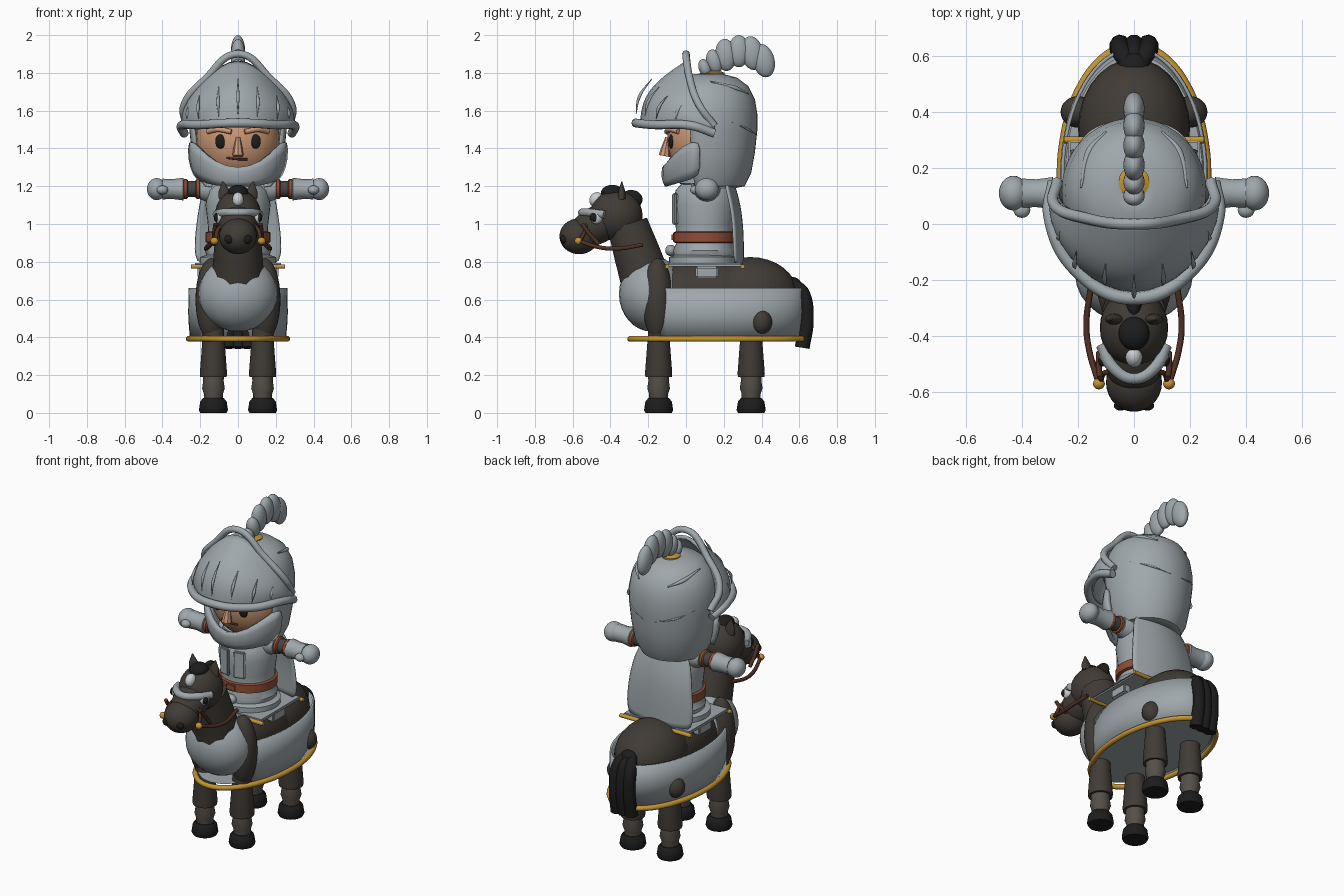
import bpy, bmesh, math
from mathutils import Vector

cube = bpy.data.objects.get("Cube")
if cube:
    bpy.data.objects.remove(cube, do_unlink=True)


def mat(name, r, g, b, rough=0.6):
    m = bpy.data.materials.new(name)
    m.use_nodes = True
    m.diffuse_color = (r, g, b, 1)
    node = m.node_tree.nodes["Principled BSDF"]
    node.inputs["Base Color"].default_value = (r, g, b, 1)
    node.inputs["Roughness"].default_value = rough
    return m


STEEL = mat("steel", .35, .39, .41)
COAT = mat("horse_coat", .052, .044, .037)
SHIN = mat("lower_leg_coat", .09, .078, .066)
BLACK = mat("black", .012, .012, .012)
SKIN = mat("skin", .62, .32, .18)
GOLD = mat("gold", .55, .3, .035)
LEATHER = mat("leather", .28, .075, .038)
REIN = mat("rein_leather", .08, .03, .018)
WHITE = mat("eye_white", .6, .62, .64)
MAIL = mat("dark_mail", .06, .06, .06)


def finish(name, bm, m, loc=(0, 0, 0), rot=(0, 0, 0), angle=40):
    bmesh.ops.recalc_face_normals(bm, faces=bm.faces)
    me = bpy.data.meshes.new(name)
    bm.to_mesh(me)
    bm.free()
    me.materials.append(m)
    ob = bpy.data.objects.new(name, me)
    ob.location = loc
    ob.rotation_euler = [math.radians(a) for a in rot]
    bpy.context.collection.objects.link(ob)
    bpy.ops.object.select_all(action='DESELECT')
    ob.select_set(True)
    bpy.context.view_layer.objects.active = ob
    bpy.ops.object.shade_smooth_by_angle(angle=math.radians(angle))
    return ob


def ball(name, loc, size, m, rot=(0, 0, 0)):
    bm = bmesh.new()
    bmesh.ops.create_uvsphere(bm, u_segments=28, v_segments=16, radius=1)
    bmesh.ops.scale(bm, vec=size, verts=bm.verts)
    return finish(name, bm, m, loc, rot)


def box(name, loc, size, m, rot=(0, 0, 0), bevel=.008):
    bm = bmesh.new()
    bmesh.ops.create_cube(bm, size=1)
    bmesh.ops.scale(bm, vec=size, verts=bm.verts)
    bmesh.ops.bevel(bm, geom=bm.edges[:], offset=bevel, segments=2, affect='EDGES')
    return finish(name, bm, m, loc, rot)


def lathe(name, profile, m, loc=(0, 0, 0), rot=(0, 0, 0), sy=1, n=32, keep=None):
    """Turn (radius, height) pairs about z; keep filters faces by centre."""
    bm = bmesh.new()
    rings = [[bm.verts.new((r * math.cos(2 * math.pi * i / n), sy * r * math.sin(2 * math.pi * i / n), z))
              for i in range(n)] for r, z in profile]
    for a, b in zip(rings, rings[1:]):
        for i in range(n):
            bm.faces.new((a[i], a[(i + 1) % n], b[(i + 1) % n], b[i]))
    if keep:
        bad = [f for f in bm.faces if not keep(f.calc_center_median())]
        bmesh.ops.delete(bm, geom=bad, context='FACES')
    else:
        bm.faces.new(rings[0])
        bm.faces.new(rings[-1])
    return finish(name, bm, m, loc, rot)


def loft(name, rows, m, thick=.02, subdiv=2):
    bm = bmesh.new()
    grid = [[bm.verts.new(p) for p in row] for row in rows]
    for a, b in zip(grid, grid[1:]):
        for i in range(len(a) - 1):
            bm.faces.new((a[i], a[i + 1], b[i + 1], b[i]))
    ob = finish(name, bm, m, angle=70)
    if subdiv:
        ob.modifiers.new("smooth", 'SUBSURF').levels = subdiv
    sol = ob.modifiers.new("thickness", 'SOLIDIFY')
    sol.thickness = thick
    sol.offset = 0
    return ob


def tube(name, pts, r, m, cyclic=False, radii=None, smooth=True):
    cu = bpy.data.curves.new(name, 'CURVE')
    cu.dimensions = '3D'
    cu.bevel_depth = r
    cu.bevel_resolution = 3
    cu.use_fill_caps = True
    sp = cu.splines.new('BEZIER')
    sp.bezier_points.add(len(pts) - 1)
    sp.use_cyclic_u = cyclic
    for i, (bp, p) in enumerate(zip(sp.bezier_points, pts)):
        bp.co = p
        bp.radius = radii[i] if radii else 1
        bp.handle_left_type = bp.handle_right_type = 'AUTO' if smooth else 'VECTOR'
    cu.materials.append(m)
    ob = bpy.data.objects.new(name, cu)
    bpy.context.collection.objects.link(ob)
    return ob


def both(half):
    """Mirror a half edge listed from the left side to the middle."""
    half = [Vector(p) for p in half]
    return half + [Vector((-p.x, p.y, p.z)) for p in half[-2::-1]]


# Horse body
ball("horse_barrel", (0, .12, .62), (.195, .38, .19), COAT)
ball("horse_rump", (0, .34, .63), (.2, .25, .195), COAT)
ball("chest_armour", (0, -.18, .63), (.21, .175, .2), STEEL)
neck_top, neck_base = Vector((0, -.31, 1)), Vector((0, -.2, .66))
tube("horse_neck", [neck_top, (neck_top + neck_base) / 2, neck_base], .13, COAT, radii=[.88, 1, 1.1])
for s in (-1, 1):
    ball("shoulder", (s * .14, -.15, .6), (.085, .08, .22), COAT)
    ball("thigh", (s * .2, .4, .48), (.062, .056, .066), COAT)
    for y in (-.145, .345):
        lathe("upper_leg", [(.07, .19), (.072, .21), (.056, .42), (.05, .55)], COAT, (s * .13, y, 0))
        lathe("lower_leg", [(.05, .06), (.05, .1), (.06, .13), (.054, .17), (.058, .22)], SHIN, (s * .13, y, 0))
        lathe("hoof", [(.07, 0), (.077, .015), (.07, .06), (.055, .078)], BLACK, (s * .13, y, 0))

# Caparison skirt with gold hem
def oval(a, rx, ry, z):
    return (rx * math.sin(a), .17 + ry * math.cos(a), z)


angles = [math.radians(-133 + 266 * i / 48) for i in range(49)]
loft("skirt", [[oval(a, rx, ry, z) for a in angles] for rx, ry, z in
               ((.255, .455, .66), (.258, .455, .53), (.25, .44, .4))], STEEL, .012, 0)
full = [2 * math.pi * i / 24 for i in range(24)]
tube("skirt_hem", [oval(a, .26, .465, .392) for a in full], .016, GOLD, True)
bm = bmesh.new()
bm.faces.new([bm.verts.new(oval(a, .25, .45, .41)) for a in full])
finish("skirt_floor", bm, STEEL)

# Tail
ball("tail_root", (0, .56, .68), (.055, .05, .04), BLACK)
for x in (-.05, 0, .05):
    tube("tail_strand", [(x * .4, .56, .69), (x * .9, .615, .64), (x, .64, .5), (x, .615, .345)], .036, BLACK,
         radii=[.7, 1, 1, 1.1])

# Horse head
ball("horse_skull", (0, -.37, 1.045), (.122, .14, .135), COAT)
ball("horse_face", (0, -.47, .995), (.105, .15, .1), COAT, (25, 0, 0))
ball("horse_muzzle", (0, -.565, .935), (.1, .105, .095), COAT)
ball("forelock", (0, -.39, 1.165), (.055, .06, .042), BLACK)
ball("mane", (0, -.29, 1.13), (.03, .06, .05), BLACK)
ball("forehead_star", (0, -.475, 1.13), (.03, .035, .04), WHITE, (-35, 0, 0))
tube("brow_band", [(-.115, -.43, 1.05), (-.075, -.51, 1.06), (0, -.55, 1.06), (.075, -.51, 1.06), (.115, -.43, 1.05)],
     .022, STEEL)
for s in (-1, 1):
    lathe("horse_ear", [(.034, 0), (.03, .04), (.004, .09)], COAT, (s * .068, -.34, 1.135), (0, s * 8, 0), .6)
    ball("horse_eye", (s * .098, -.475, 1.035), (.027, .035, .036), WHITE)
    ball("horse_pupil", (s * .114, -.487, 1.035), (.014, .022, .024), BLACK)
    ball("nostril", (s * .048, -.648, .92), (.024, .018, .024), BLACK)
    ball("bit_ring", (s * .125, -.57, .91), (.021, .02, .02), GOLD)
    tube("rein", [(s * .125, -.57, .91), (s * .16, -.45, .875), (s * .17, -.36, .87), (s * .155, -.23, .89)],
         .011, REIN)
    tube("cheek_strap", [(s * .12, -.55, 1.0), (s * .125, -.52, .96), (s * .125, -.46, .89)], .011, REIN)
    tube("nose_strap", [(s * .12, -.56, .91), (s * .1, -.53, .98), (0, -.55, 1.035)], .01, REIN)

# Saddle and cloth
box("saddle_cloth", (0, .1, .785), (.47, .4, .018), STEEL)
for y in (-.1, .3):
    tube("cloth_bar", [(-.25, y, .775), (.25, y, .775)], .012, GOLD, smooth=False)
lathe("saddle_seat", [(.2, .785), (.2, .825), (.17, .835)], STEEL, (0, .09, 0), sy=.9)
ball("pommel", (0, -.08, .86), (.04, .03, .03), STEEL)
for s in (-1, 1):
    box("girth", (s * .19, .11, .745), (.05, .12, .06), STEEL)

# Rider torso
lathe("torso", [(.165, .82), (.175, .86), (.155, .9), (.16, 1.0), (.172, 1.1), (.16, 1.18), (.1, 1.24)],
      STEEL, (0, .1, 0), sy=.97)
lathe("belt", [(.16, .9), (.172, .905), (.172, .955), (.16, .96)], LEATHER, (0, .1, 0), sy=.97)
box("belt_buckle", (0, -.068, .93), (.07, .015, .045), LEATHER)
for s in (-1, 1):
    box("tunic_flap", (s * .05, -.058, 1.08), (.075, .02, .17), STEEL, (0, 0, s * 14))
lathe("collar", [(.13, 1.2), (.165, 1.215), (.16, 1.255), (.12, 1.27)], STEEL, (0, .13, 0))
loft("cape", [[(k * w, y - .05 * k * k, z) for k in (-1, -.5, 0, .5, 1)] for w, y, z in
              ((.17, .25, 1.23), (.205, .29, 1.1), (.225, .305, .95), (.235, .305, .78))], STEEL, .012)

# Arms
for s in (-1, 1):
    turn = dict(loc=(0, .11, 1.185), rot=(0, s * 90, 0))
    lathe("sleeve", [(.075, .12), (.065, .17), (.055, .2)], STEEL, **turn)
    lathe("mail_arm", [(.043, .17), (.043, .3)], MAIL, **turn)
    for x in (.2, .265):
        lathe("arm_strap", [(.046, x), (.052, x + .005), (.052, x + .02), (.046, x + .025)], LEATHER, **turn)
    lathe("gauntlet_cuff", [(.045, .285), (.06, .29), (.052, .35), (.055, .4)], STEEL, n=10, **turn)
    ball("fist", (s * .43, .11, 1.185), (.052, .062, .058), STEEL)
    ball("thumb", (s * .4, .05, 1.18), (.03, .028, .024), STEEL)

# Face
ball("face", (0, .1, 1.45), (.222, .2, .24), SKIN)
lathe("nose", [(.03, 0), (.026, .03), (.012, .1)], SKIN, (0, -.115, 1.36), (-10, 0, 0), n=8)
tube("mouth", [(-.06, -.078, 1.35), (0, -.083, 1.343), (.05, -.08, 1.343)], .006, REIN)
for s in (-1, 1):
    ball("rider_eye", (s * .092, -.078, 1.437), (.028, .014, .038), BLACK)
    tube("eyebrow", [(s * .035, -.102, 1.488), (s * .1, -.085, 1.5), (s * .16, -.04, 1.49)], .014, SKIN)

# Helmet shell, open at the face
shell = [(.14, 1.19), (.19, 1.2), (.225, 1.27), (.245, 1.38), (.258, 1.5), (.258, 1.58), (.245, 1.66), (.21, 1.73),
         (.15, 1.775), (.08, 1.793), (.005, 1.8)]
helmet = lathe("helmet", shell, STEEL, (0, .12, 0), n=48, keep=lambda c: c.y > -.09 or c.z > 1.6)
helmet.modifiers.new("thickness", 'SOLIDIFY').thickness = .015
jaw_top = both([(.25, .08, 1.45), (.225, -.01, 1.42), (.12, -.09, 1.325), (0, -.125, 1.285)])
jaw_low = both([(.225, .08, 1.25), (.19, -.01, 1.23), (.11, -.08, 1.205), (0, -.11, 1.2)])
loft("jaw_guard", [jaw_top, [(a + b) / 2 + Vector((a.x * .08, -.015, 0)) for a, b in zip(jaw_top, jaw_low)],
                   jaw_low], STEEL, .025, 1)
for s in (-1, 1):
    tube("helmet_seam", [(s * .04, .377, 1.47), (s * .15, .33, 1.5), (s * .23, .24, 1.54)], .006, STEEL,
         radii=[.2, 1, .2])
    tube("helmet_ridge", [(s * .1, .33, 1.69), (s * .16, .26, 1.72), (s * .19, .13, 1.755)], .012, STEEL,
         radii=[.3, 1, .3])

# Raised visor with rolled rims and ribs
low = both([(.285, .15, 1.48), (.3, .03, 1.52), (.2, -.17, 1.525), (0, -.265, 1.535)])
high = both([(.275, .15, 1.52), (.285, .07, 1.63), (.17, .02, 1.77), (0, 0, 1.9)])


def visor(u, v):
    i = min(int(u), 5)
    a, b = low[i].lerp(low[i + 1], u - i), high[i].lerp(high[i + 1], u - i)
    bulge = math.sin(math.pi * v) * (1 - abs(u - 3) / 3)
    return a.lerp(b, v) + Vector((a.x * .15, -.085, .01)) * bulge


loft("visor", [[visor(u, v) for u in range(7)] for v in (0, .25, .5, .75, 1)], STEEL, .02)
tube("visor_lower_rim", low, .024, STEEL)
tube("visor_back_rim", high, .02, STEEL)
for u in (1.4, 1.95, 2.5, 3, 3.5, 4.05, 4.6):
    tube("visor_rib", [visor(u, v) for v in (.12, .35, .62)], .009, STEEL, radii=[.2, 1, .2])

# Plume
lathe("plume_socket", [(.055, 1.785), (.055, 1.8), (.03, 1.81)], GOLD, (0, .15, 0))
for y, z, r, tilt in ((.1, 1.825, .05, 20), (.15, 1.86, .065, 15), (.21, 1.895, .085, 5), (.28, 1.915, .085, 0),
                      (.35, 1.905, .09, 10), (.41, 1.865, .09, 15)):
    ball("plume_feather", (0, y, z), (.038, r * .65, r), STEEL, (tilt, 0, 0))
